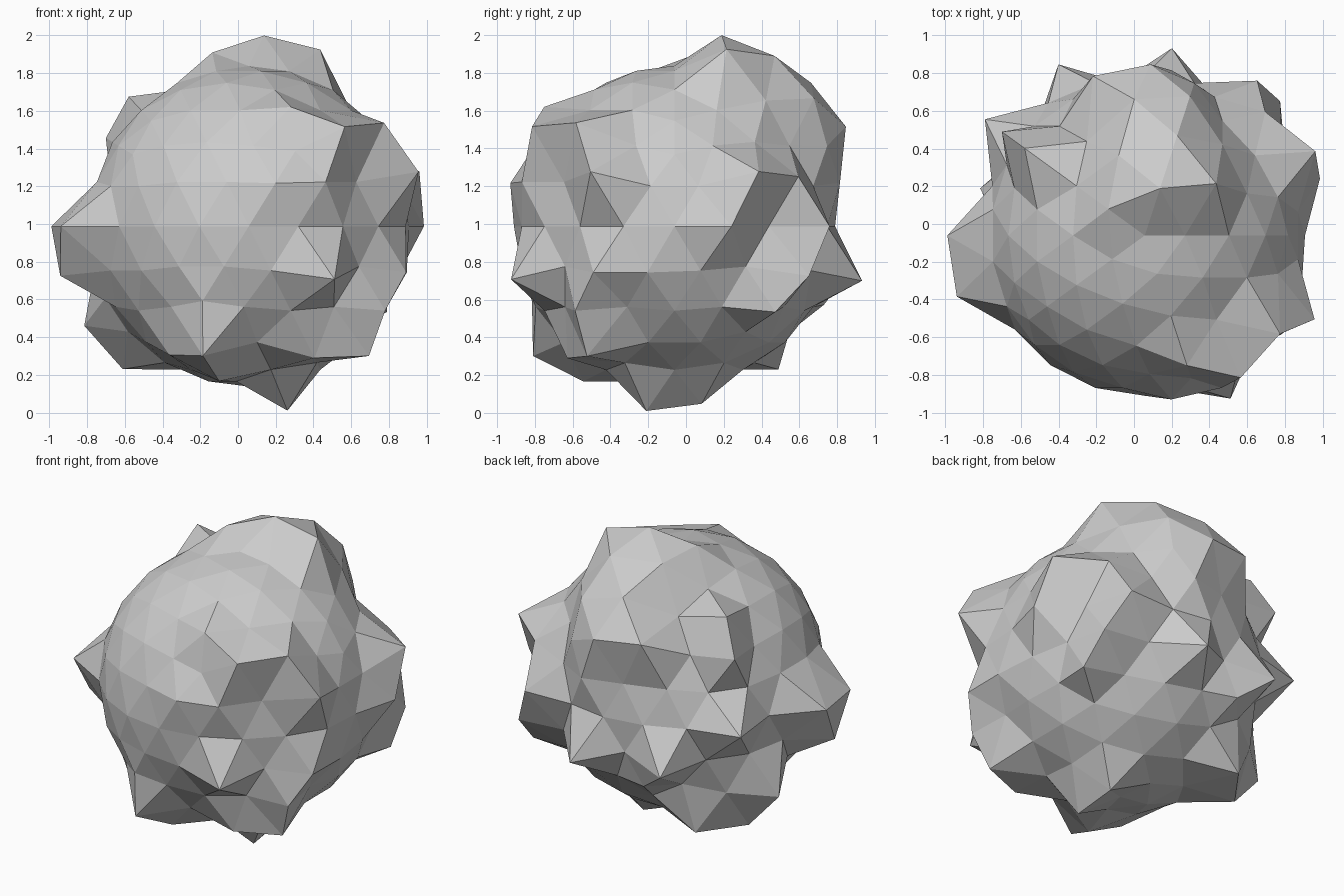
import bpy, bmesh, math
from mathutils import Vector

BASE = 0.85                              # radius of the smooth body
CENTRE = Vector((0.057, -0.061, 0.988))

# Raised knobs, grouped by elevation: (azimuth, radius)
KNOBS = {
    75: [(72, 1.045), (144, .952)],
    60: [(36, 1.048), (72, 1.06), (108, 1.0)],
    44: [(49.6, .92), (72, 1.03), (94.4, 1.05), (144, 1.045), (-72, .962)],
    30: [(72, .95), (88, 1.05), (108, 1.045), (144, 1.047),
         (-72, .89), (-56, 1.052), (-36, 1.043)],
    15: [(26.3, 1.05), (45.7, .953), (80.8, .917),
         (-80.8, .91), (-63.2, .935), (-26.3, 1.045)],
    0: [(18, .977), (54, 1.015), (144, 1.048), (180, 1.047), (198, 1.048),
        (126, .87), (-18, .875)],
    -15: [(44.8, 1.045), (81.7, 1.044), (116.8, 1.05), (188.8, 1.045),
          (-62.3, 1.017), (-27.2, .97), (-9.7, .885)],
    -30: [(36, 1.015), (108, .93), (144, .92), (164, 1.05),
          (-108, .887), (-36, 1.0)],
    -44: [(130.4, 1.047), (157.6, 1.047), (229.6, .942),
          (-108, 1.045), (-58.4, .965), (-36, 1.046)],
    -60: [(-108, .965)],
    -75: [(-36, 1.01), (36, .971)],
}


def direction(az, el):
    a, e = math.radians(az), math.radians(el)
    return Vector((math.cos(e) * math.cos(a), math.cos(e) * math.sin(a), math.sin(e)))


# Low-poly body
bm = bmesh.new()
bmesh.ops.create_icosphere(bm, subdivisions=3, radius=BASE)
dirs = [(v, v.co.normalized()) for v in bm.verts]

# Push the nearest vertex outwards for each knob
for el, knobs in KNOBS.items():
    for az, r in knobs:
        d = direction(az, el)
        v, n = max(dirs, key=lambda p: p[1].dot(d))
        v.co = n * r

bmesh.ops.translate(bm, verts=bm.verts, vec=CENTRE)
bmesh.ops.recalc_face_normals(bm, faces=bm.faces)
mesh = bpy.data.meshes.new("rock")
bm.to_mesh(mesh)
bm.free()
rock = bpy.data.objects.new("rock", mesh)
bpy.context.collection.objects.link(rock)
